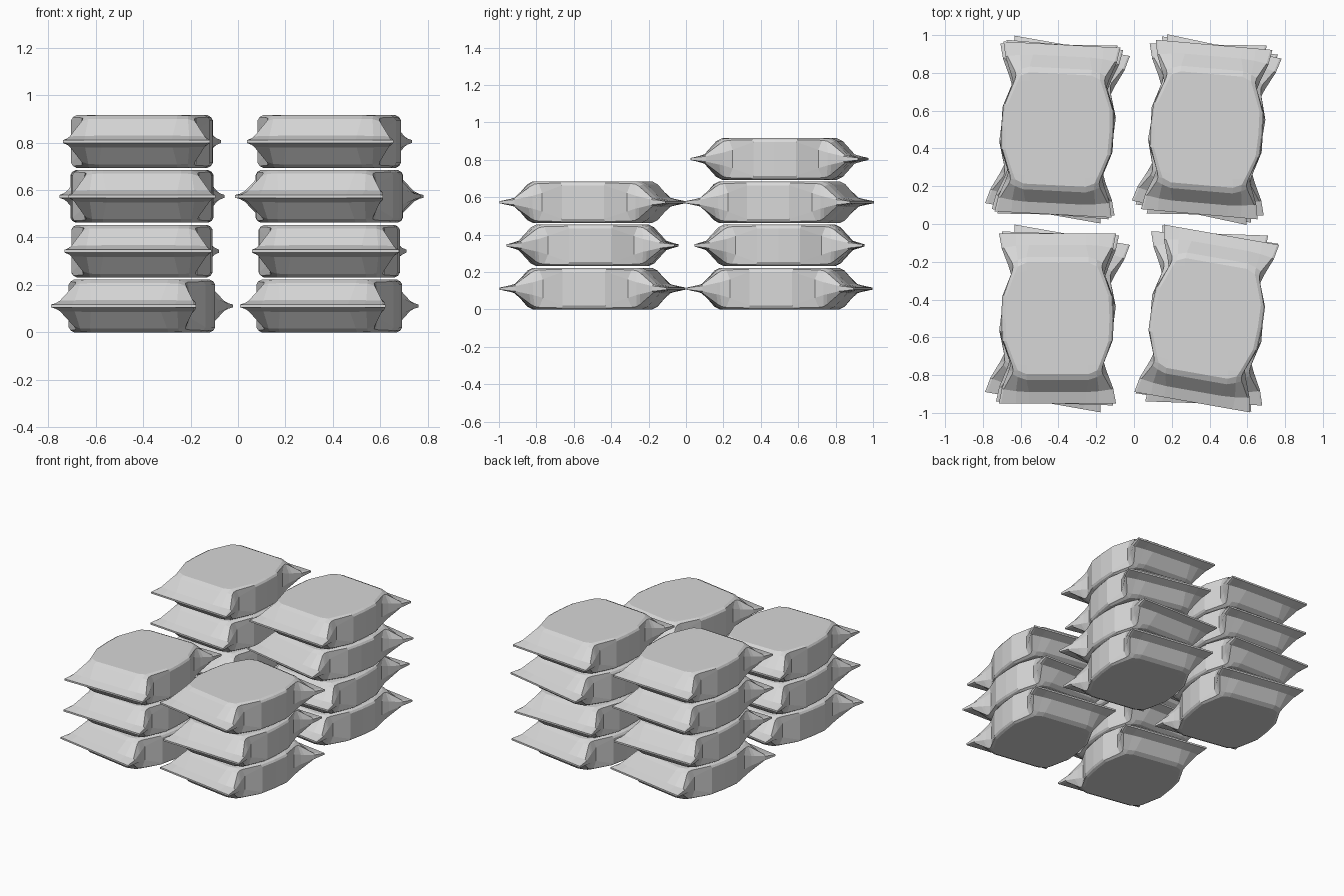
import bpy
import bmesh
from math import radians

default_cube = bpy.data.objects.get("Cube")
if default_cube:
    bpy.data.objects.remove(default_cube, do_unlink=True)

HALF_HEIGHT = 0.111
LAYER_PITCH = 0.231

# One eighth of a sack: each station runs from the side wall over the shoulder to the top,
# as (x, y, z) in hundredths, from the sack's middle out to its flat seam
STATIONS = [
    [(29.8, 0, 9), (29, 0, 10.3), (27.5, 0, 11.1), (16, 0, 11.1)],
    [(29.3, 11.5, 9), (28.5, 12, 10.3), (27, 12, 11.1), (16, 12, 11.1)],
    [(24.5, 23, 5), (24, 25, 10), (22.5, 24, 11.1), (16, 25, 11.1)],
    [(26, 28, 3.4), (23.5, 27.5, 9.6), (21, 27.5, 11), (16.5, 29.5, 11.1)],
    [(26.8, 30, 3), (24, 29.5, 8.5), (21, 31, 9.5), (16.5, 32.5, 9.6)],
    [(29.5, 37, 1.4), (28.5, 37.5, 2.2), (22, 38.5, 2.4), (15, 39, 2.5)],
    [(31, 45, 0.6), (30, 45, 0.6), (22, 45, 0.6), (15, 45, 0.6)],
]


def make_sack_mesh(material):
    """Skin the stations into one eighth of a sack, to be mirrored on all axes."""
    bm = bmesh.new()
    rows = []
    for station in STATIONS:
        points = [(x / 100, y / 100, z / 100) for x, y, z in station]
        wall, inner = points[0], points[-1]
        rows.append([(wall[0], wall[1], 0)] + points + [(0, inner[1], inner[2])])
    # Close the thin edge of the seam
    rows.append([(x, y, 0) for x, y, z in rows[-1]])

    rings = [[bm.verts.new(point) for point in row] for row in rows]
    for near, far in zip(rings, rings[1:]):
        for j in range(len(near) - 1):
            bm.faces.new((near[j], far[j], far[j + 1], near[j + 1]))
    bmesh.ops.remove_doubles(bm, verts=bm.verts, dist=0.0001)

    mesh = bpy.data.meshes.new("sack")
    bm.to_mesh(mesh)
    bm.free()
    mesh.materials.append(material)
    return mesh


def add_sack(name, mesh, location, angle):
    sack = bpy.data.objects.new(name, mesh)
    bpy.context.collection.objects.link(sack)
    sack.location = location
    sack.rotation_euler.z = radians(angle)
    mirror = sack.modifiers.new("mirror", "MIRROR")
    mirror.use_axis = (True, True, True)
    mirror.use_clip = True
    mirror.merge_threshold = 0.0005


# Plain pale cloth
cloth = bpy.data.materials.new("pale_grey_cloth")
cloth.use_nodes = True
colour = (0.68, 0.68, 0.68, 1)
cloth.diffuse_color = colour
cloth.node_tree.nodes["Principled BSDF"].inputs["Base Color"].default_value = colour

# Four stacks, each sack turned a little; angles run from the bottom layer up
stacks = {
    "front_right": (-0.405, -0.5, [-10, -2, 0]),
    "front_left": (0.385, -0.5, [-9, -2, -10]),
    "back_right": (-0.405, 0.5, [-10, -1, -5, -3]),
    "back_left": (0.385, 0.5, [-9, -1, -12, -5]),
}
sack_mesh = make_sack_mesh(cloth)
for stack_name, (x, y, angles) in stacks.items():
    for layer, angle in enumerate(angles):
        height = HALF_HEIGHT + layer * LAYER_PITCH
        add_sack(f"{stack_name}_sack_{layer + 1}", sack_mesh, (x, y, height), angle)
